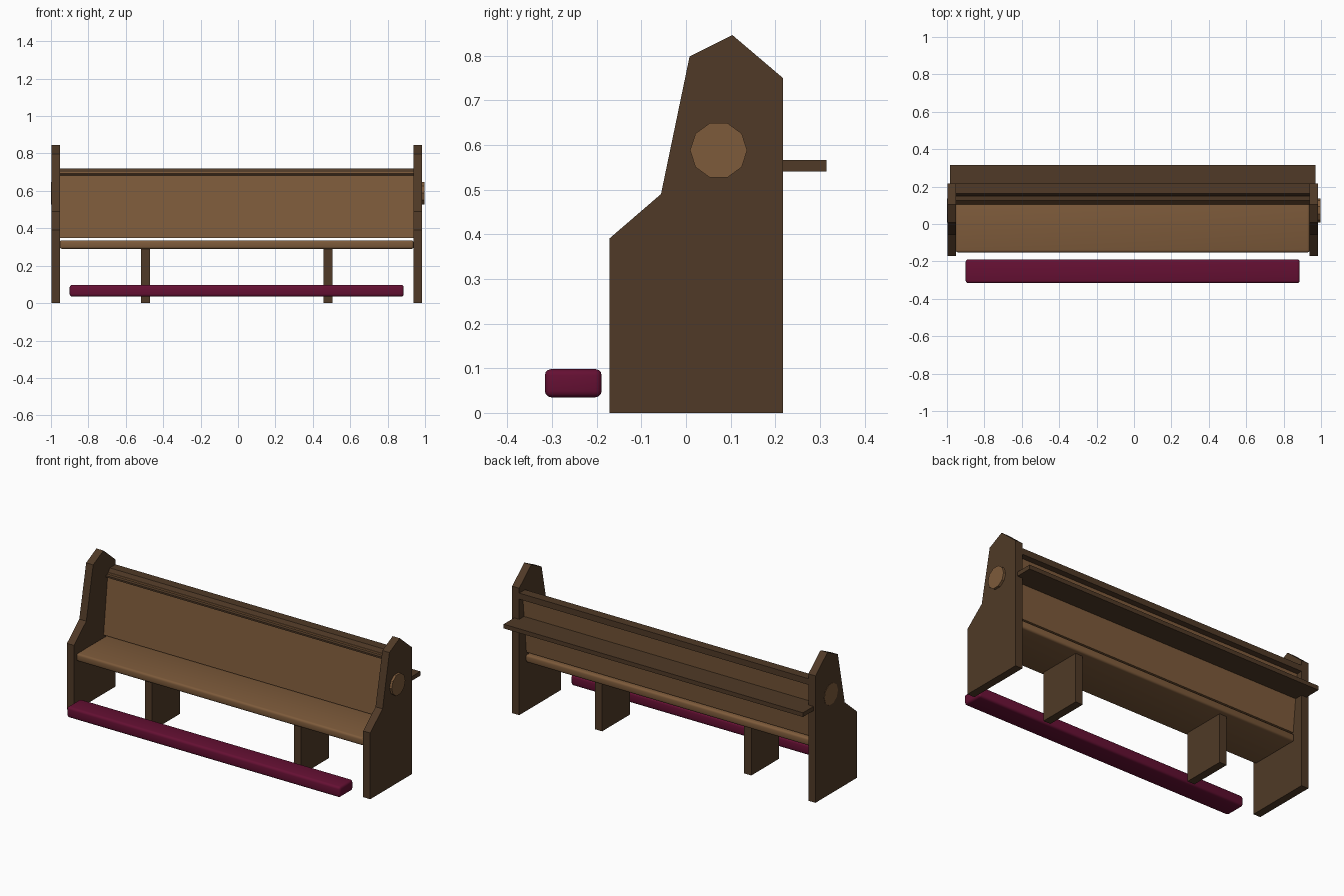
import bpy, bmesh, math

if "Cube" in bpy.data.objects:
    bpy.data.objects.remove(bpy.data.objects["Cube"])

CX = -0.007  # middle of the bench along x


def material(name, rgb):
    m = bpy.data.materials.new(name)
    m.diffuse_color = (*rgb, 1)
    m.use_nodes = True
    m.node_tree.nodes["Principled BSDF"].inputs["Base Color"].default_value = m.diffuse_color
    return m


DARK = material("dark wood", (0.080, 0.042, 0.020))
LIGHT = material("light wood", (0.205, 0.103, 0.043))
RED = material("maroon cushion", (0.130, 0.005, 0.033))


def extrude(name, profile, x0, x1, mat, bevel=0, segments=3):
    """Extrude a (y, z) profile along x, optionally with rounded edges."""
    bm = bmesh.new()
    a = [bm.verts.new((x0, y, z)) for y, z in profile]
    b = [bm.verts.new((x1, y, z)) for y, z in profile]
    n = len(profile)
    bm.faces.new(a)
    bm.faces.new(b[::-1])
    for i in range(n):
        j = (i + 1) % n
        bm.faces.new((a[i], b[i], b[j], a[j]))
    bmesh.ops.recalc_face_normals(bm, faces=bm.faces)
    me = bpy.data.meshes.new(name)
    bm.to_mesh(me)
    bm.free()
    me.materials.append(mat)
    ob = bpy.data.objects.new(name, me)
    bpy.context.collection.objects.link(ob)
    if bevel:
        mod = ob.modifiers.new("rounding", 'BEVEL')
        mod.width, mod.segments = bevel, segments
        me.shade_smooth()
    return ob


def rect(y0, y1, z0, z1):
    return [(y0, z0), (y1, z0), (y1, z1), (y0, z1)]


# End panels, round plaques and support legs, one per side
panel = [(-0.171, 0), (0.217, 0), (0.217, 0.75), (0.104, 0.846),
         (0.008, 0.798), (-0.056, 0.49), (-0.171, 0.391)]
plaque = [(0.073 + 0.064 * math.cos(k * math.pi / 5),
           0.588 + 0.064 * math.sin(k * math.pi / 5)) for k in range(10)]
for side, s in (("left", -1), ("right", 1)):
    extrude(side + "_end_panel", panel, CX + s * 0.945, CX + s * 0.991, DARK)
    outer = -1.0 if s < 0 else 0.998
    extrude(side + "_plaque", plaque, CX + s * 0.98, outer, LIGHT)
    extrude(side + "_leg", rect(-0.13, 0.13, 0, 0.3),
            CX + s * 0.464, CX + s * 0.511, DARK)

# Seat board with rounded edges
extrude("seat", rect(-0.152, 0.16, 0.29, 0.336), CX - 0.946, CX + 0.946, LIGHT, 0.012)

# Leaning backrest
extrude("backrest", [(0.105, 0.347), (0.15, 0.347), (0.185, 0.7), (0.145, 0.7)],
        CX - 0.946, CX + 0.946, LIGHT)

# Stepped top rail
rail = [(0.126, 0.68), (0.126, 0.69), (0.145, 0.692), (0.163, 0.721),
        (0.217, 0.721), (0.217, 0.685)]
extrude("top_rail", rail, CX - 0.946, CX + 0.946, DARK)

# Book shelf on the back
extrude("book_shelf", rect(0.16, 0.315, 0.541, 0.566), CX - 0.978, CX + 0.978, DARK)

# Padded kneeler in front
extrude("kneeler", rect(-0.316, -0.189, 0.035, 0.098), CX - 0.893, CX + 0.893, RED, 0.014)
